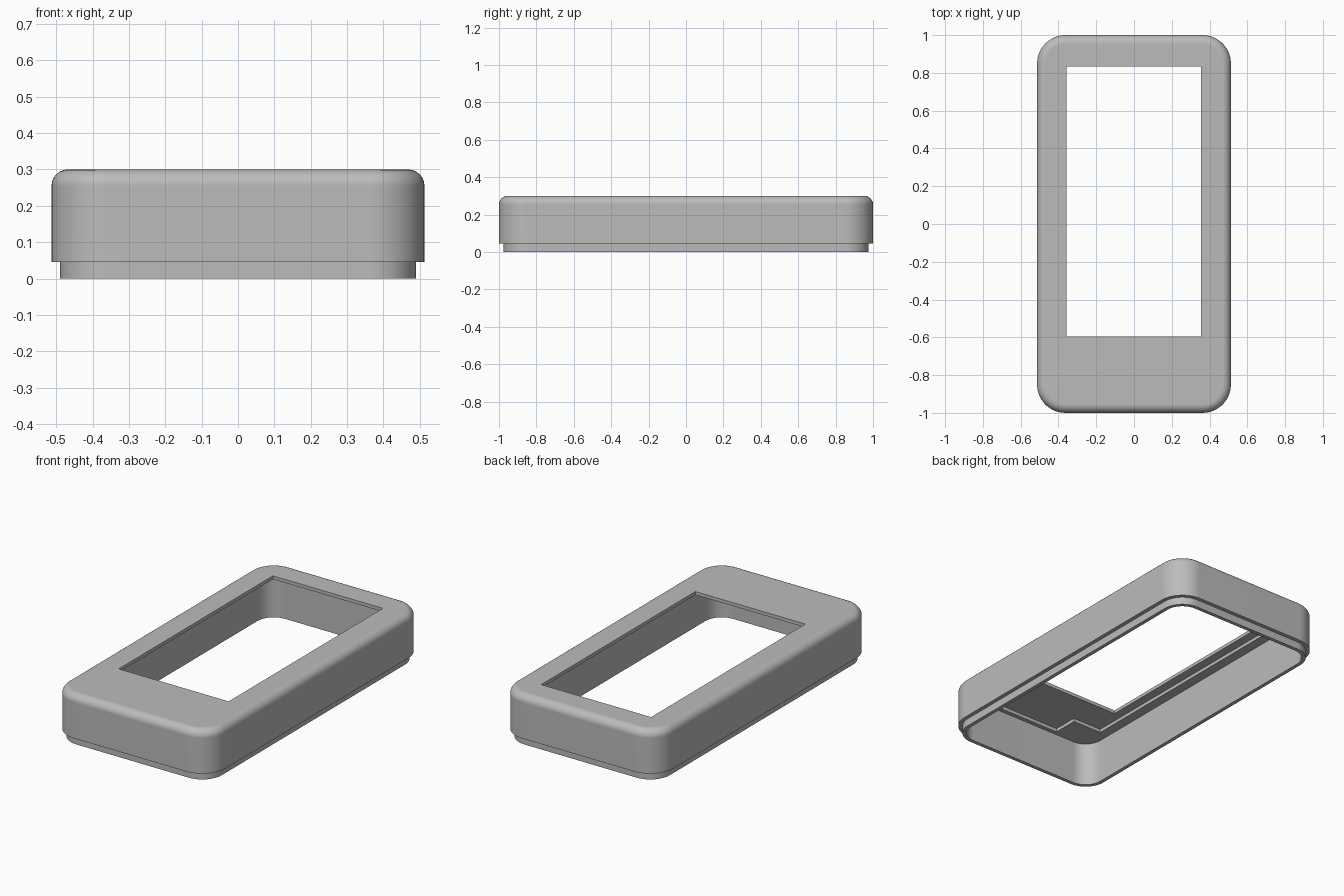
import bpy, bmesh
from math import sin, cos, pi, radians

cube = bpy.data.objects.get("Cube")
if cube:
    bpy.data.objects.remove(cube, do_unlink=True)

grey = bpy.data.materials.new("plain grey")
grey.use_nodes = True
grey.diffuse_color = (0.5, 0.5, 0.5, 1)
grey.node_tree.nodes["Principled BSDF"].inputs["Base Color"].default_value = (0.5, 0.5, 0.5, 1)

HALF_X, HALF_Y, CORNER = 0.513, 1.0, 0.15
SEAM, TOP, FILLET = 0.045, 0.30, 0.045
LIP, WALL = 0.023, 0.045
STEPS = 12


def outline(inset):
    """Rounded rectangle, moved inwards from the outer wall."""
    r = CORNER - inset
    pts = []
    for q, (sx, sy) in enumerate([(1, 1), (-1, 1), (-1, -1), (1, -1)]):
        for i in range(STEPS + 1):
            a = (q + i / STEPS) * pi / 2
            pts.append((sx * (HALF_X - CORNER) + r * cos(a),
                        sy * (HALF_Y - CORNER) + r * sin(a)))
    return pts


def loft(name, profile):
    """Closed solid through rounded rectangles given as (inset, height)."""
    bm = bmesh.new()
    rings = [[bm.verts.new((x, y, z)) for x, y in outline(d)] for d, z in profile]
    for low, high in zip(rings, rings[1:]):
        for i in range(len(low)):
            j = (i + 1) % len(low)
            bm.faces.new((low[i], low[j], high[j], high[i]))
    bm.faces.new(rings[0][::-1])
    bm.faces.new(rings[-1])
    return finish(name, bm)


def box(name, x0, x1, y0, y1, z0, z1):
    bm = bmesh.new()
    bmesh.ops.create_cube(bm, size=1)
    for v in bm.verts:
        v.co = (x1 if v.co.x > 0 else x0, y1 if v.co.y > 0 else y0, z1 if v.co.z > 0 else z0)
    return finish(name, bm)


def finish(name, bm):
    bmesh.ops.recalc_face_normals(bm, faces=bm.faces)
    mesh = bpy.data.meshes.new(name)
    bm.to_mesh(mesh)
    bm.free()
    mesh.materials.append(grey)
    obj = bpy.data.objects.new(name, mesh)
    bpy.context.collection.objects.link(obj)
    return obj


# Case body: stepped lip, straight wall, rounded top edge
profile = [(LIP, 0), (LIP, SEAM), (0, SEAM), (0, TOP - FILLET)]
for k in range(1, 7):
    a = k / 6 * pi / 2
    profile.append((FILLET * (1 - cos(a)), TOP - FILLET + FILLET * sin(a)))
case = loft("case_shell", profile)

# Hollow inside, screen seat with its connector notch, and window
cutters = [
    loft("inner_cutter", [(WALL, -0.1), (WALL, 0.26)]),
    box("seat_cutter", -0.41, 0.41, -0.78, 0.90, 0.20, 0.28),
    box("notch_cutter", -0.22, 0.22, -0.93, -0.70, 0.19, 0.28),
    box("window_cutter", -0.358, 0.356, -0.595, 0.835, 0.15, 0.4),
]
bpy.context.view_layer.objects.active = case
case.select_set(True)
for cutter in cutters:
    cutter.hide_render = True
    mod = case.modifiers.new(cutter.name, "BOOLEAN")
    mod.operation = "DIFFERENCE"
    mod.solver = "EXACT"
    mod.object = cutter
    bpy.ops.object.modifier_apply(modifier=mod.name)
    bpy.data.objects.remove(cutter, do_unlink=True)

# Smooth corners with crisp steps and flat walls
bpy.ops.object.shade_smooth_by_angle(angle=radians(30))
weighted = case.modifiers.new("flat_walls", "WEIGHTED_NORMAL")
weighted.keep_sharp = True
